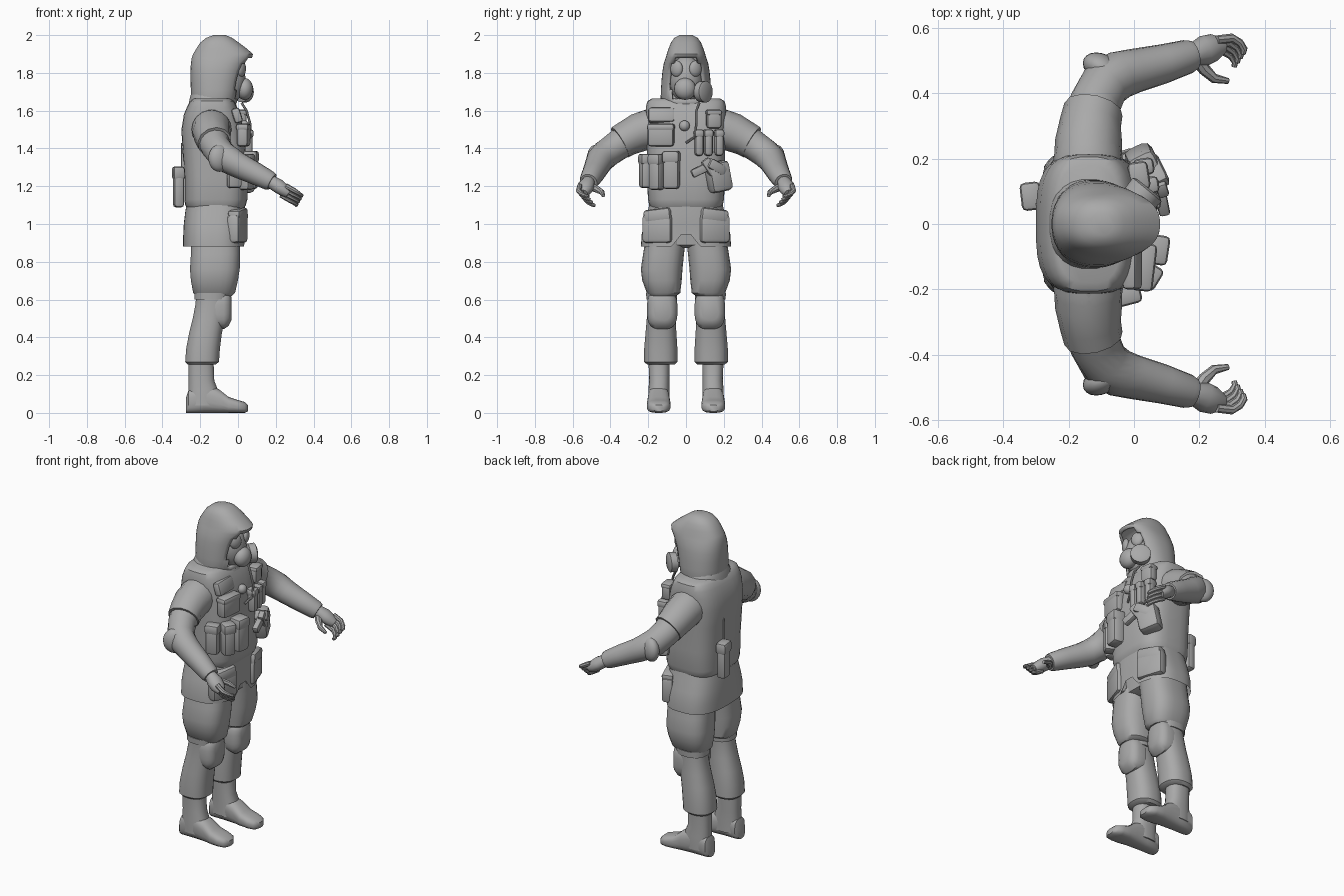
import bpy, bmesh, math
from mathutils import Vector, Matrix, Euler

grey = bpy.data.materials.new("plain_grey")
grey.diffuse_color = (0.4, 0.4, 0.4, 1)


def finish(name, bm):
    bmesh.ops.recalc_face_normals(bm, faces=bm.faces[:])
    me = bpy.data.meshes.new(name)
    bm.to_mesh(me)
    bm.free()
    me.materials.append(grey)
    ob = bpy.data.objects.new(name, me)
    bpy.context.collection.objects.link(ob)
    return ob


def skin(bm, rings, cap_start=True, cap_end=True):
    n = len(rings[0])
    vs = [[bm.verts.new(p) for p in r] for r in rings]
    for a, b in zip(vs, vs[1:]):
        for i in range(n):
            bm.faces.new((a[i], a[(i + 1) % n], b[(i + 1) % n], b[i]))
    if cap_start:
        bm.faces.new(vs[0])
    if cap_end:
        bm.faces.new(vs[-1])


def loft_bm(axis, secs, e=2.4, n=24, cap_start=True):
    """Sections (t, u0, u1, v0, v1): along z (u=x, v=y) or along x (u=y, v=z)."""
    bm, rings = bmesh.new(), []
    for t, u0, u1, v0, v1 in secs:
        ring = []
        for k in range(n):
            a = 2 * math.pi * (k + 0.5) / n
            c, s = math.cos(a), math.sin(a)
            u = (u0 + u1) / 2 + (u1 - u0) / 2 * math.copysign(abs(c) ** (2 / e), c)
            v = (v0 + v1) / 2 + (v1 - v0) / 2 * math.copysign(abs(s) ** (2 / e), s)
            ring.append((u, v, t) if axis == 'z' else (t, u, v))
        rings.append(ring)
    skin(bm, rings, cap_start)
    return bm


def loft(name, axis, secs, e=2.4, n=24):
    return finish(name, loft_bm(axis, secs, e, n))


def tube(name, pts, n=14):
    """Points (x, y, z, side radius, upright radius)."""
    bm, rings = bmesh.new(), []
    P = [Vector(p[:3]) for p in pts]
    for i, p in enumerate(pts):
        t = (P[min(i + 1, len(P) - 1)] - P[max(i - 1, 0)]).normalized()
        a = t.cross(Vector((0.01, 0, 1))).normalized()
        b = a.cross(t)
        rings.append([P[i] + a * p[3] * math.cos(2 * math.pi * k / n)
                      + b * p[-1] * math.sin(2 * math.pi * k / n) for k in range(n)])
    skin(bm, rings)
    return finish(name, bm)


def box(name, loc, size, rot=(0, 0, 0), bev=0.014):
    bm = bmesh.new()
    bmesh.ops.create_cube(bm, size=1, matrix=Matrix.Diagonal((*size, 1)))
    bmesh.ops.bevel(bm, geom=bm.edges[:], offset=bev, segments=2, profile=0.5, affect='EDGES')
    bm.transform(Matrix.Translation(loc) @ Euler(rot).to_matrix().to_4x4())
    return finish(name, bm)


def ball(name, loc, r, rot=(0, 0, 0)):
    bm = bmesh.new()
    bmesh.ops.create_uvsphere(bm, u_segments=20, v_segments=12, radius=1)
    bm.transform(Matrix.Translation(loc) @ Euler(rot).to_matrix().to_4x4() @ Matrix.Diagonal((*r, 1)))
    return finish(name, bm)


def pouch(name, loc, size, yaw=0.0, bev=0.018):
    # pouch body with a lid over its upper third
    box(name, loc, size, (0, 0, yaw), bev)
    x, y, z = size
    box(name + "_lid", (loc[0], loc[1], loc[2] + z * 0.35), (x + 0.008, y + 0.006, z * 0.32),
        (0, 0, yaw), 0.015)


# vest and torso
loft("vest", 'z', [(1.08, -.265, .03, -.185, .185), (1.10, -.28, .042, -.195, .195),
                   (1.13, -.285, .05, -.202, .202), (1.25, -.285, .05, -.207, .207),
                   (1.40, -.295, .04, -.207, .207), (1.50, -.30, .03, -.212, .212),
                   (1.58, -.287, .012, -.214, .214), (1.62, -.27, -.005, -.213, .213),
                   (1.65, -.255, -.02, -.205, .205), (1.665, -.235, -.04, -.18, .18)], 3.2, 32)
loft("collar", 'z', [(1.60, -.265, -.0, -.15, .15), (1.66, -.258, -.015, -.14, .14),
                     (1.685, -.25, -.03, -.125, .125)])

# jacket skirt with a notch at the front
bm = loft_bm('z', [(.88, -.29, .035, -.238, .238), (.94, -.29, .035, -.236, .236),
                   (1.0, -.287, .037, -.222, .222), (1.06, -.28, .038, -.205, .205),
                   (1.12, -.27, .035, -.19, .19)], 2.8, 72, False)
for v in bm.verts:
    w = 1 - abs(v.co.y) / 0.075
    if v.co.x > 0 and w > 0 and v.co.z < 0.95:
        v.co.z += w * (1.0 - v.co.z) * 0.8
finish("jacket_skirt", bm)
loft("pelvis", 'z', [(.872, -.2, -.05, -.1, .1), (.89, -.25, .0, -.2, .2),
                     (1.0, -.26, .01, -.2, .2)], 2.6)

# hood with open front
bm = loft_bm('z', [(1.61, -.24, -.02, -.125, .125), (1.66, -.25, -.0, -.135, .135),
                   (1.71, -.25, .01, -.133, .133), (1.76, -.252, .02, -.13, .13),
                   (1.81, -.252, .035, -.125, .125), (1.85, -.25, .055, -.118, .118),
                   (1.88, -.245, .075, -.108, .108), (1.90, -.238, .08, -.102, .102),
                   (1.93, -.22, .045, -.092, .092), (1.96, -.20, .005, -.08, .08),
                   (1.985, -.17, -.03, -.062, .062), (2.0, -.13, -.065, -.035, .035)], 2.3, 40, False)
gone = []
for f in bm.faces:
    c = f.calc_center_median()
    half = 0.093 - 0.45 * max(0, c.z - 1.81) - 0.2 * max(0, 1.74 - c.z)
    if 1.66 < c.z < 1.88 and c.x > -.1 and abs(c.y) < half:
        gone.append(f)
bmesh.ops.delete(bm, geom=gone, context='FACES')
hood = finish("hood", bm)
m = hood.modifiers.new("thickness", 'SOLIDIFY')
m.thickness, m.offset = 0.014, -1

# breathing mask
ball("mask_face", (-.045, 0, 1.765), (.085, .088, .125))
ball("mask_snout", (.035, -.005, 1.715), (.045, .058, .058))
for s in (-1, 1):
    ball("mask_lens", (.018, s * .05, 1.822), (.02, .036, .043), (0, 0, s * .5))
tube("mask_filter", [(-.01, .05, 1.70, .03), (.014, .073, 1.70, .035), (.016, .076, 1.70, .055),
                     (.04, .105, 1.70, .057), (.044, .11, 1.70, .045)], 20)
tube("mask_hose", [(.02, .07, 1.64, .007), (.045, .055, 1.60, .007), (.065, .055, 1.53, .007),
                   (.065, .045, 1.46, .007), (.045, 0, 1.43, .007)], 8)

for s in (-1, 1):
    # sleeves
    tube("arm", [(-.14, s * .13, 1.515, .10), (-.14, s * .2, 1.50, .106), (-.138, s * .255, 1.478, .097),
                 (-.132, s * .31, 1.45, .086), (-.118, s * .37, 1.41, .079),
                 (-.09, s * .425, 1.37, .077), (-.045, s * .456, 1.338, .074), (.0, s * .468, 1.312, .068),
                 (.09, s * .49, 1.268, .060), (.165, s * .512, 1.23, .052), (.18, s * .516, 1.222, .046)], 18)
    tube("sleeve_flap", [(-.14, s * .17, 1.51, .104), (-.139, s * .25, 1.484, .103),
                         (-.133, s * .31, 1.455, .094), (-.124, s * .35, 1.432, .091)], 12)
    ball("elbow_pad", (-.098, s * .478, 1.348), (.062, .042, .072), (0, 0, -s * .45))
    # hands
    tube("palm", [(.16, s * .512, 1.23, .036), (.185, s * .52, 1.217, .036, .036),
                  (.215, s * .53, 1.2, .046, .038), (.245, s * .54, 1.178, .042, .034),
                  (.27, s * .545, 1.16, .025, .025)], 12)
    for i in (-1.5, -.5, .5, 1.5):
        x, y, z = .25 + i * .009, .543 + i * .013, 1.172 + i * .016
        tube("finger", [(x - .01, s * y, z + .006, .014), (x + .035, s * (y + .006), z - .02, .014),
                        (x + .06, s * (y - .008), z - .036, .012),
                        (x + .073, s * (y - .028), z - .046, .011), (x + .07, s * (y - .043), z - .05, .008)], 8)
    tube("thumb", [(.19, s * .51, 1.20, .022), (.215, s * .473, 1.185, .019),
                   (.245, s * .445, 1.168, .015), (.288, s * .437, 1.15, .009)], 8)

    # trousers, each section (z, back, front, inner, outer)
    def leg(name, secs, e=2.4):
        loft(name, 'z', [(z, a, b, *sorted((s * c, s * d))) for z, a, b, c, d in secs], e)
    leg("thigh", [(.62, -.225, -.03, .05, .195), (.635, -.238, -.015, .03, .208),
                  (.70, -.25, .0, .022, .232), (.76, -.255, .01, .018, .24),
                  (.84, -.25, .012, .01, .228), (.92, -.25, .012, .0, .215)], 2.7)
    leg("shin", [(.255, -.265, -.12, .06, .205), (.27, -.28, -.10, .045, .222),
                 (.34, -.275, -.095, .045, .222), (.42, -.26, -.085, .05, .215),
                 (.50, -.24, -.07, .055, .208), (.58, -.225, -.05, .058, .203),
                 (.66, -.22, -.035, .05, .205)])
    # knee pad with strap
    lo, hi = sorted((s * .045, s * .207))
    loft("knee_pad", 'x', [(-.125, lo + .004, hi - .004, .45, .64), (-.075, lo, hi, .443, .65),
                           (-.05, lo + .012, hi - .012, .46, .64),
                           (-.035, lo + .035, hi - .035, .49, .615)], 3, 24)
    leg("knee_strap", [(.60, -.232, -.045, .048, .21), (.635, -.232, -.04, .045, .212)])
    # boots
    leg("boot_shaft", [(.04, -.265, -.10, .085, .20), (.12, -.262, -.105, .087, .2),
                       (.17, -.262, -.125, .087, .195), (.30, -.262, -.13, .085, .2)])
    lo, hi = sorted((s * .082, s * .207))
    loft("boot_foot", 'x', [(-.275, lo + .03, hi - .03, 0, .08), (-.262, lo + .014, hi - .014, 0, .12),
                            (-.18, lo + .008, hi - .008, 0, .16), (-.10, lo + .004, hi - .004, 0, .125),
                            (-.05, lo, hi, 0, .085), (.0, lo, hi, 0, .068),
                            (.035, lo + .01, hi - .01, 0, .058), (.053, lo + .035, hi - .035, .008, .042)], 2.8, 20)
    # skirt pockets
    box("skirt_pocket", (-.003, s * .148, .975), (.07, .165, .15), (0, 0, s * .32), .02)
    box("skirt_pocket_flap", (.0, s * .146, 1.045), (.07, .15, .07), (s * -.12, 0, s * .32), .016)

# magazine pouches and chest pouches
pouch("magazine_pouch", (.065, -.078, 1.285), (.075, .085, .20), -.15)
pouch("magazine_pouch", (.04, -.155, 1.275), (.075, .07, .19), -.55)
pouch("side_pouch", (-.02, -.215, 1.28), (.075, .06, .18), .25)
pouch("chest_pouch", (.03, -.132, 1.47), (.06, .14, .12), -.12)
box("chest_panel", (-.005, -.13, 1.575), (.045, .14, .08), (0, -.3, 0))
for y, x in ((.068, .05), (.118, .045), (.175, .03)):
    pouch("small_pouch", (x, y, 1.43), (.055, .046, .14), .15)
pouch("radio", (.015, .147, 1.555), (.055, .08, .10), .15)
ball("chest_button", (.035, -.008, 1.52), (.025, .028, .028))
# holster and pistol
box("holster", (.035, .172, 1.25), (.09, .125, .16), (.2, 0, .45), .025)
box("holster_flap", (.055, .155, 1.30), (.08, .11, .06), (-.5, 0, .45), .018)
box("pistol_grip", (.085, .075, 1.285), (.035, .10, .045), (.45, 0, .2), .01)
box("pistol_body", (.08, .125, 1.30), (.035, .05, .10), (.6, 0, .3), .01)
# back radio with aerial
pouch("back_pouch", (-.315, .085, 1.195), (.055, .08, .215), .12)
tube("aerial", [(-.297, .06, 1.28, .004), (-.299, .06, 1.43, .004)], 6)

bpy.ops.object.select_all(action='SELECT')
bpy.context.view_layer.objects.active = hood
bpy.ops.object.shade_smooth_by_angle(angle=math.radians(40))
